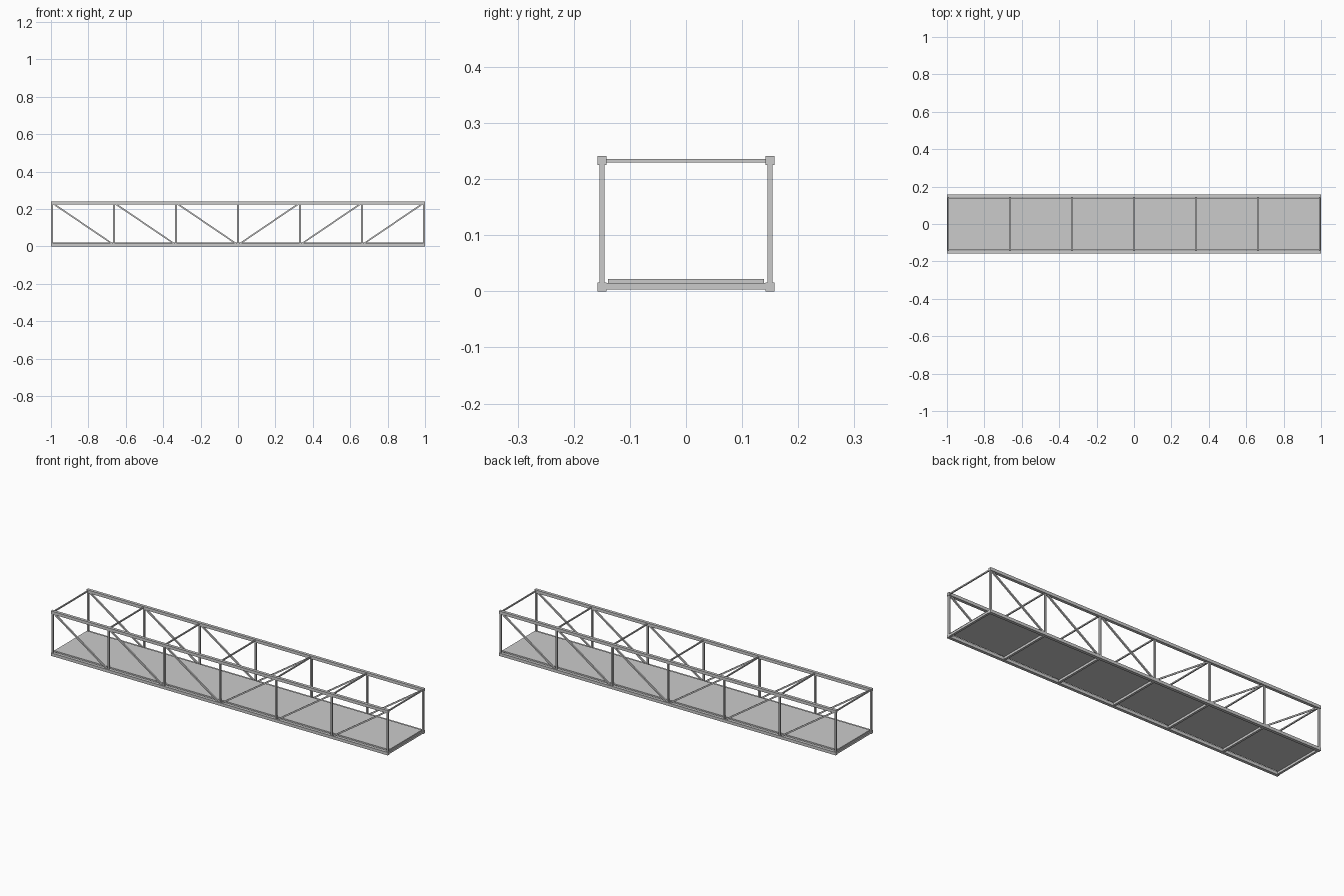
import bpy
from mathutils import Vector

if "Cube" in bpy.data.objects:
    bpy.data.objects.remove(bpy.data.objects["Cube"])

N = 6                      # panels
END = 0.994                # outermost node in x
Y, ZB, ZT = 0.15, 0.008, 0.233
xs = [-END + 2 * END * i / N for i in range(N + 1)]


def box(name, center, size):
    bpy.ops.mesh.primitive_cube_add(size=1, location=center)
    ob = bpy.context.object
    ob.name = name
    ob.scale = size
    return ob


def beam(name, a, b, t):
    """Square bar of thickness t from a to b."""
    a, b = Vector(a), Vector(b)
    ob = box(name, (a + b) / 2, (t, t, (b - a).length))
    ob.rotation_euler = (b - a).to_track_quat('Z', 'Y').to_euler()
    return ob


# side trusses
for side, y in (("front", -Y), ("back", Y)):
    for level, z in (("bottom", ZB), ("top", ZT)):
        box(f"{side}_{level}_chord", (0, y, z), (2, 0.016, 0.016))
    for x in xs:
        beam(f"{side}_post", (x, y, ZB), (x, y, ZT), 0.009)
    # diagonals fall towards the middle of the span
    for i in range(N):
        left = i < N // 2
        top_x, low_x = (xs[i], xs[i + 1]) if left else (xs[i + 1], xs[i])
        beam(f"{side}_diagonal", (top_x, y, ZT), (low_x, y, ZB), 0.008)

# cross members at every node
for x in xs:
    beam("floor_beam", (x, -Y, 0.009), (x, Y, 0.009), 0.012)
    beam("top_strut", (x, -Y, ZT), (x, Y, ZT), 0.0065)

# deck
box("deck", (0, 0, 0.0185), (2 * END, 0.278, 0.0075))
